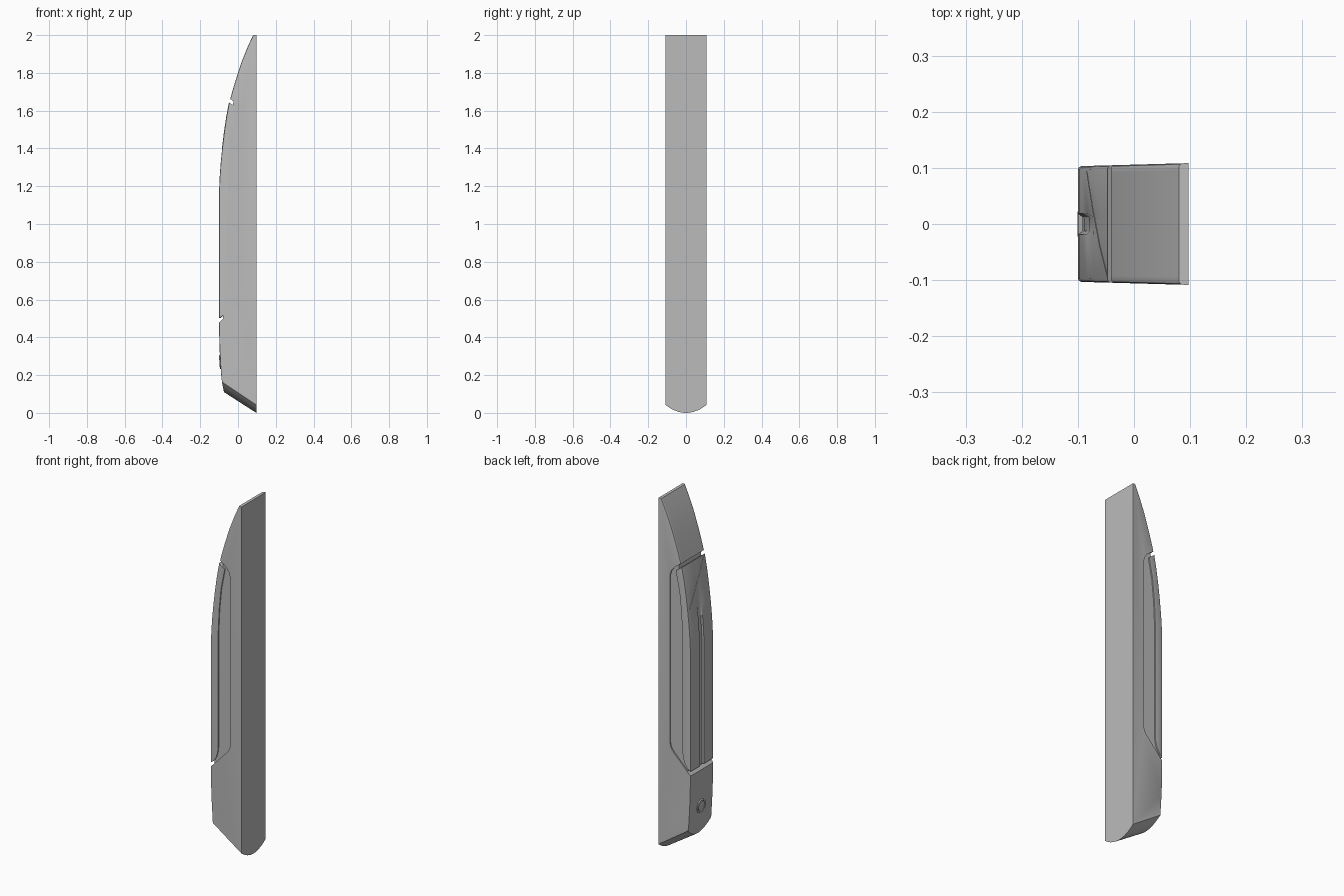
import bpy, bmesh, math

if "Cube" in bpy.data.objects:
    bpy.data.objects.remove(bpy.data.objects["Cube"])

grey = bpy.data.materials.new("satin grey")
grey.use_nodes = True
colour = (0.5, 0.5, 0.5, 1)
grey.diffuse_color = colour
grey.node_tree.nodes["Principled BSDF"].inputs["Base Color"].default_value = colour


def finish(obj, angle=25):
    obj.data.materials.append(grey)
    bpy.ops.object.select_all(action="DESELECT")
    obj.select_set(True)
    bpy.context.view_layer.objects.active = obj
    bpy.ops.object.shade_smooth_by_angle(angle=math.radians(angle))


def prism(name, profile, steps, inset=0.0, shift=None, rounded=()):
    """Sweep an xz outline across y; the width tapers towards the front."""
    bm = bmesh.new()
    rings = []
    for t in steps:
        ring = []
        for x, z in profile:
            dx, dz = shift(x, z, t) if shift else (0, 0)
            half = 0.1058 + 0.028 * (x + dx) - inset
            ring.append(bm.verts.new((x + dx, t * half, z + dz)))
        rings.append(ring)
    count = len(profile)
    for a, b in zip(rings, rings[1:]):
        for i in range(count):
            j = (i + 1) % count
            bm.faces.new((a[i], a[j], b[j], b[i]))
    bm.faces.new(rings[0])
    bm.faces.new(rings[-1])
    bmesh.ops.recalc_face_normals(bm, faces=bm.faces)
    # soften the long front edges on both sides
    edges = []
    for ring in (rings[0], rings[-1]):
        for i in range(count - 1):
            if profile[i] in rounded and profile[i + 1] in rounded:
                edges.append(bm.edges.get((ring[i], ring[i + 1])))
    if edges:
        bmesh.ops.bevel(bm, geom=edges, offset=0.006, segments=2,
                        profile=0.5, affect="EDGES")
    mesh = bpy.data.meshes.new(name)
    bm.to_mesh(mesh)
    bm.free()
    obj = bpy.data.objects.new(name, mesh)
    bpy.context.collection.objects.link(obj)
    finish(obj)
    return obj


# Casing: flat back, curved tip, foot, and an opening for the grip
tip = [(0.08, 2), (0.05, 1.935), (0.02, 1.86), (-0.005, 1.785),
       (-0.025, 1.72), (-0.041, 1.662)]
opening = [(0.0, 1.632), (0.018, 1.608), (0.026, 1.58), (0.026, 0.635),
           (0.022, 0.615), (0.012, 0.595)]
foot = [(-0.1, 0.477), (-0.099, 0.38), (-0.095, 0.28), (-0.088, 0.19)]
heel = (-0.074, 0.11)
base = (0.097, 0.0)


def rounded_bottom(x, z, t):
    if (x, z) == heel:
        return -0.011 * t * t, 0.054 * t * t
    if (x, z) == base:
        return 0, 0.042 * t * t
    return 0, 0


prism("casing", [base, (0.097, 2)] + tip + opening + foot + [heel],
      [i / 8 for i in range(-8, 9)], shift=rounded_bottom,
      rounded=tip + foot)

# Recessed core behind the grip
prism("grip_recess", [(0.05, 1.66), (-0.022, 1.66), (-0.055, 1.45),
                      (-0.08, 1.2), (-0.08, 0.48), (0.05, 0.48)],
      [-1, 1], inset=0.007)

# Front shell with a shallow channel down the middle
shell_front = [(-0.047, 1.643), (-0.061, 1.57), (-0.073, 1.49), (-0.084, 1.4),
               (-0.092, 1.32), (-0.097, 1.25), (-0.1, 1.18), (-0.1, 0.502)]
shell_inner = [(-0.08, 0.515), (-0.064, 0.54), (-0.054, 0.575), (-0.051, 0.61),
               (-0.051, 1.25), (-0.045, 1.38), (-0.033, 1.5), (-0.01, 1.617)]


def centre_channel(x, z, t):
    if (x, z) in shell_front and abs(t) < 0.15:
        return 0.008 * max(0, min(1, (1.5 - z) / 0.2)), 0
    return 0, 0


prism("front_shell", shell_front + shell_inner,
      [-1, -0.18, -0.12, 0, 0.12, 0.18, 1], shift=centre_channel,
      rounded=shell_front)

# Fine diagonal seam across the upper shell
curve = bpy.data.curves.new("diagonal_seam", "CURVE")
curve.dimensions = "3D"
curve.bevel_depth = 0.001
curve.bevel_resolution = 1
line = curve.splines.new("POLY")
seam = shell_front[:4]
line.points.add(len(seam) - 1)
for point, (x, z) in zip(line.points, seam):
    y = -0.094 + 0.188 * (seam[0][1] - z) / (seam[0][1] - seam[-1][1])
    point.co = (x, y, z, 1)
seam_object = bpy.data.objects.new("diagonal_seam", curve)
bpy.context.collection.objects.link(seam_object)
curve.materials.append(grey)


# Round button and its rim on the foot
def front_disc(name, radius, depth, x):
    bpy.ops.mesh.primitive_cylinder_add(
        vertices=32, radius=radius, depth=depth, location=(x, 0, 0.27),
        rotation=(0, math.radians(86), 0))
    obj = bpy.context.object
    obj.name = name
    finish(obj, 30)


front_disc("button", 0.027, 0.012, -0.091)
bpy.ops.mesh.primitive_torus_add(
    major_segments=32, minor_segments=8, major_radius=0.034,
    minor_radius=0.005, location=(-0.0935, 0, 0.27),
    rotation=(0, math.radians(86), 0))
bpy.context.object.name = "button_rim"
finish(bpy.context.object, 60)
